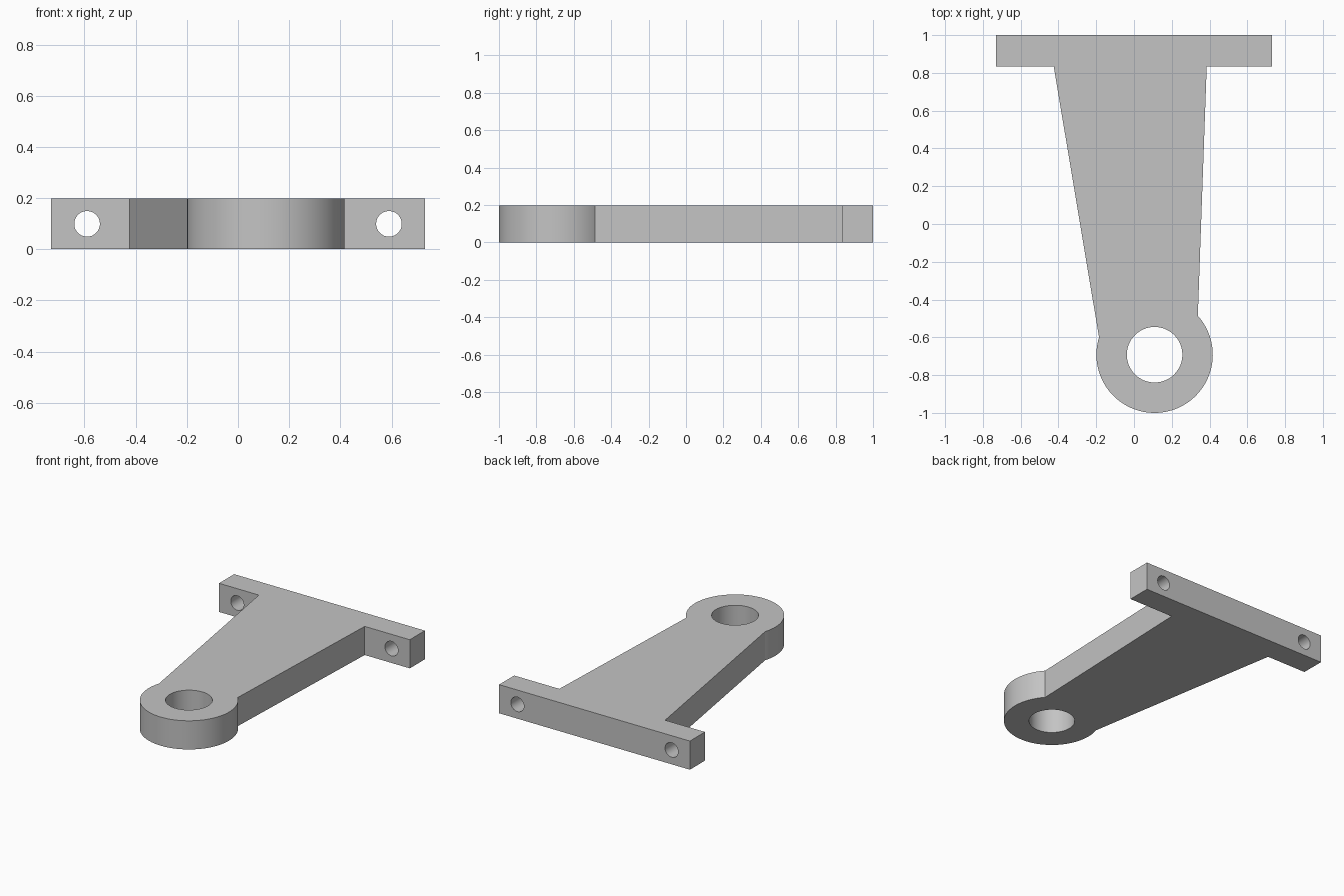
import bpy
import bmesh
from math import cos, sin, radians, pi
from mathutils import Matrix, Vector

cube = bpy.data.objects.get("Cube")
if cube:
    bpy.data.objects.remove(cube, do_unlink=True)

THICK = 0.198
EYE = Vector((0.109, -0.692))
EYE_R = 0.308
BORE_R = 0.147
BOLT_X, BOLT_R = 0.59, 0.05
FLANGE_X, FLANGE_Y = 0.73, 0.835

grey = bpy.data.materials.new("plain grey")
grey.use_nodes = True
colour = (0.55, 0.55, 0.55, 1)
grey.diffuse_color = colour
grey.node_tree.nodes["Principled BSDF"].inputs["Base Color"].default_value = colour


def add_object(name, bm):
    mesh = bpy.data.meshes.new(name)
    bmesh.ops.recalc_face_normals(bm, faces=bm.faces)
    bm.to_mesh(mesh)
    bm.free()
    mesh.materials.append(grey)
    obj = bpy.data.objects.new(name, mesh)
    bpy.context.collection.objects.link(obj)
    return obj


def drill(body, name, radius, location, rotation):
    """Cut a round through hole in the body."""
    bm = bmesh.new()
    bmesh.ops.create_cone(bm, cap_ends=True, segments=64, radius1=radius,
                          radius2=radius, depth=0.6,
                          matrix=Matrix.Translation(location) @ rotation)
    cutter = add_object(name, bm)
    cutter.hide_render = True
    mod = body.modifiers.new(name, 'BOOLEAN')
    mod.operation = 'DIFFERENCE'
    mod.solver = 'EXACT'
    mod.object = cutter
    bpy.ops.object.modifier_apply(modifier=name)
    bpy.data.objects.remove(cutter, do_unlink=True)


# Outline: flange, tapered arm, then round eye from right shoulder to left
outline = [(-0.425, FLANGE_Y), (-FLANGE_X, FLANGE_Y), (-FLANGE_X, 1),
           (FLANGE_X, 1), (FLANGE_X, FLANGE_Y), (0.385, FLANGE_Y)]
START, END, STEPS = 42, -197.3, 72
for i in range(STEPS + 1):
    a = radians(START + (END - START) * i / STEPS)
    outline.append((EYE.x + EYE_R * cos(a), EYE.y + EYE_R * sin(a)))

# Extrude the outline into the solid bracket
bm = bmesh.new()
face = bm.faces.new([bm.verts.new((x, y, 0)) for x, y in outline])
extruded = bmesh.ops.extrude_face_region(bm, geom=[face])
top = [v for v in extruded["geom"] if isinstance(v, bmesh.types.BMVert)]
bmesh.ops.translate(bm, verts=top, vec=(0, 0, THICK))
bracket = add_object("bracket_arm", bm)
bpy.context.view_layer.objects.active = bracket
bracket.select_set(True)

# Large bore through the eye, and a bolt hole at each end of the flange
drill(bracket, "eye_bore", BORE_R, (EYE.x, EYE.y, THICK / 2), Matrix())
for side, name in ((-1, "right_bolt_hole"), (1, "left_bolt_hole")):
    drill(bracket, name, BOLT_R, (side * BOLT_X, 0.92, THICK / 2),
          Matrix.Rotation(pi / 2, 4, 'X'))

bpy.ops.object.shade_smooth_by_angle(angle=radians(25))
